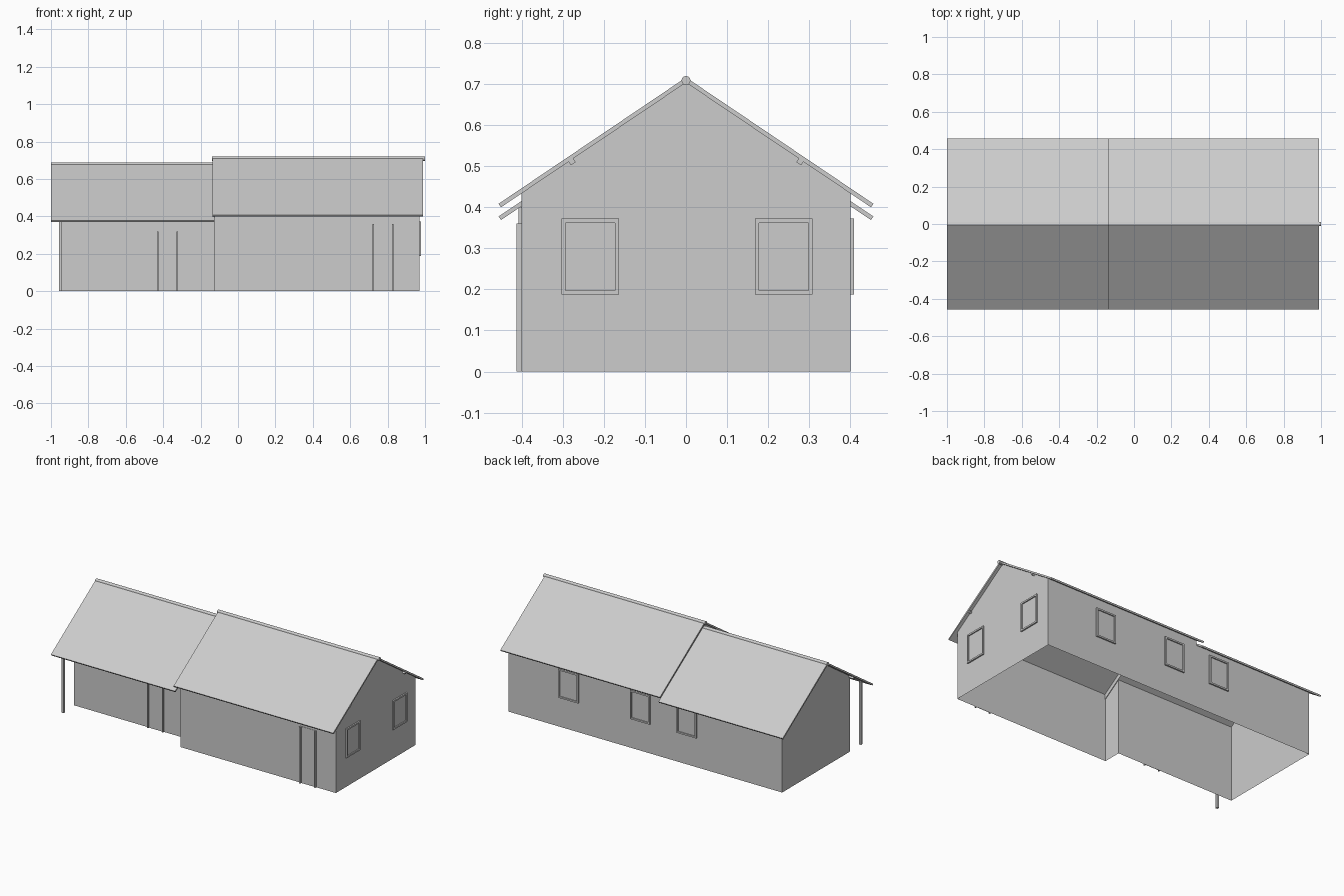
import bpy, bmesh, math
from mathutils import Matrix, Vector

if "Cube" in bpy.data.objects:
    bpy.data.objects.remove(bpy.data.objects["Cube"], do_unlink=True)

GREY = (0.604, 0.604, 0.604, 1)
mat = bpy.data.materials.new("plain grey")
mat.use_nodes = True
mat.diffuse_color = GREY
mat.node_tree.nodes["Principled BSDF"].inputs["Base Color"].default_value = GREY

SLOPE = 0.674
PITCH = math.atan(SLOPE)
MAIN, WING = 0.703, 0.672            # underside of each ridge
RIGHT, STEP, LEFT = 0.97, -0.125, -0.958
BACK, FRONT, PORCH = 0.40, -0.40, -0.285


def finish(name, bm):
    mesh = bpy.data.meshes.new(name)
    bm.to_mesh(mesh)
    bm.free()
    mesh.materials.append(mat)
    obj = bpy.data.objects.new(name, mesh)
    bpy.context.scene.collection.objects.link(obj)
    return obj


def add_box(bm, lo, hi):
    lo, hi = Vector(lo), Vector(hi)
    m = Matrix.Translation((lo + hi) / 2) @ Matrix.Diagonal((*(hi - lo), 1))
    bmesh.ops.create_cube(bm, size=1, matrix=m)


def box(name, lo, hi):
    bm = bmesh.new()
    add_box(bm, lo, hi)
    return finish(name, bm)


def extrude_profile(name, points, x0, x1):
    """Extrude a y-z outline along x."""
    bm = bmesh.new()
    face = bm.faces.new([bm.verts.new((x0, y, z)) for y, z in points])
    geom = bmesh.ops.extrude_face_region(bm, geom=[face])["geom"]
    verts = [v for v in geom if isinstance(v, bmesh.types.BMVert)]
    bmesh.ops.translate(bm, verts=verts, vec=(x1 - x0, 0, 0))
    bmesh.ops.recalc_face_normals(bm, faces=bm.faces)
    return finish(name, bm)


def chevron(name, x0, x1, apex, half, thick, lip=0.0):
    """Two sloping slabs meeting at the ridge."""
    inner = half - lip
    top = apex + thick
    pts = [(-half, top - SLOPE * half), (0, top), (half, top - SLOPE * half),
           (inner, apex - SLOPE * inner), (0, apex), (-inner, apex - SLOPE * inner)]
    return extrude_profile(name, pts, x0, x1)


# Open-bottomed wall shell, each wall rising to its roof
def wall(bm, a, b, apex):
    def top(p):
        return (p[0], p[1], apex - SLOPE * abs(p[1]))
    pts = [(*a, 0), (*b, 0), top(b)]
    if a[1] * b[1] < 0 and a[0] == b[0]:
        pts.append((a[0], 0, apex))
    pts.append(top(a))
    bm.faces.new([bm.verts.new(p) for p in pts])


plan = [((RIGHT, FRONT), MAIN), ((RIGHT, BACK), MAIN), ((STEP, BACK), WING),
        ((LEFT, BACK), WING), ((LEFT, PORCH), WING), ((STEP, PORCH), MAIN),
        ((STEP, FRONT), MAIN)]
bm = bmesh.new()
for i, (corner, apex) in enumerate(plan):
    wall(bm, corner, plan[(i + 1) % len(plan)][0], apex)
bmesh.ops.remove_doubles(bm, verts=bm.verts, dist=0.0001)
finish("house_walls", bm)

# Roofs, and the strip of gable showing between them
chevron("main_roof", -0.135, 0.99, MAIN, 0.456, 0.0125, 0.006)
chevron("wing_roof", -1.0, STEP, WING, 0.456, 0.0125, 0.006)
chevron("gable_strip", STEP, STEP + 0.004, WING, BACK, MAIN - WING)


# Round ridge caps
def ridge_cap(name, x0, x1, z):
    bm = bmesh.new()
    m = Matrix.Translation(((x0 + x1) / 2, 0, z)) @ Matrix.Rotation(math.pi / 2, 4, 'Y')
    bmesh.ops.create_cone(bm, cap_ends=True, segments=12, radius1=0.011,
                          radius2=0.011, depth=x1 - x0, matrix=m)
    finish(name, bm)


ridge_cap("main_ridge_cap", -0.14, 1.0, MAIN + 0.005)
ridge_cap("wing_ridge_cap", -1.0, -0.13, WING + 0.005)

# Purlin ends under the gable overhangs
for side, label in ((-1, "front"), (1, "back")):
    for block, x0, x1, apex in (("main", RIGHT, 0.987, MAIN), ("wing", -0.99, LEFT, WING)):
        y = 0.278 * side
        purlin = box(f"{block}_{label}_purlin", (x0, -0.007, -0.007), (x1, 0.007, 0.007))
        purlin.location = (0, y, apex - SLOPE * abs(y) - 0.004)
        purlin.rotation_euler.x = -side * PITCH


# Windows: a raised frame round a thin pane, facing -y before turning
def window(name, x, y, turn):
    w, h, bar, depth = 0.07, 0.185, 0.01, 0.009
    bm = bmesh.new()
    for s in (-1, 1):
        xs = sorted((s * w, s * (w - bar)))
        add_box(bm, (xs[0], -depth, 0), (xs[1], 0, h))
    for z in (0, h - bar):
        add_box(bm, (bar - w, -depth, z), (w - bar, 0, z + bar))
    frame = finish(name + "_frame", bm)
    pane = box(name + "_pane", (bar - w, -0.002, bar), (w - bar, 0, h - bar))
    for obj in (frame, pane):
        obj.location = (x, y, 0.187)
        obj.rotation_euler.z = turn


for y, label in ((-0.233, "front"), (0.238, "back")):
    window(f"gable_{label}_window", RIGHT, y, math.pi / 2)
for i, x in enumerate((0.546, 0.04, -0.288)):
    window(f"back_window_{i + 1}", x, BACK, math.pi)


# Doors: a thin leaf between two raised jambs
def door(name, x0, x1, y, h):
    jamb = 0.008
    box(name + "_leaf", (x0 + jamb, y - 0.002, 0), (x1 - jamb, y, h))
    for label, x in (("right", x0), ("left", x1 - jamb)):
        box(f"{name}_{label}_jamb", (x, y - 0.012, 0), (x + jamb, y, h))


door("main_door", 0.72, 0.832, FRONT, 0.36)
door("wing_door", -0.434, -0.321, PORCH, 0.32)

# Porch post carrying the wing eave
box("porch_post", (LEFT, -0.408, 0), (LEFT + 0.014, -0.394, 0.40))
